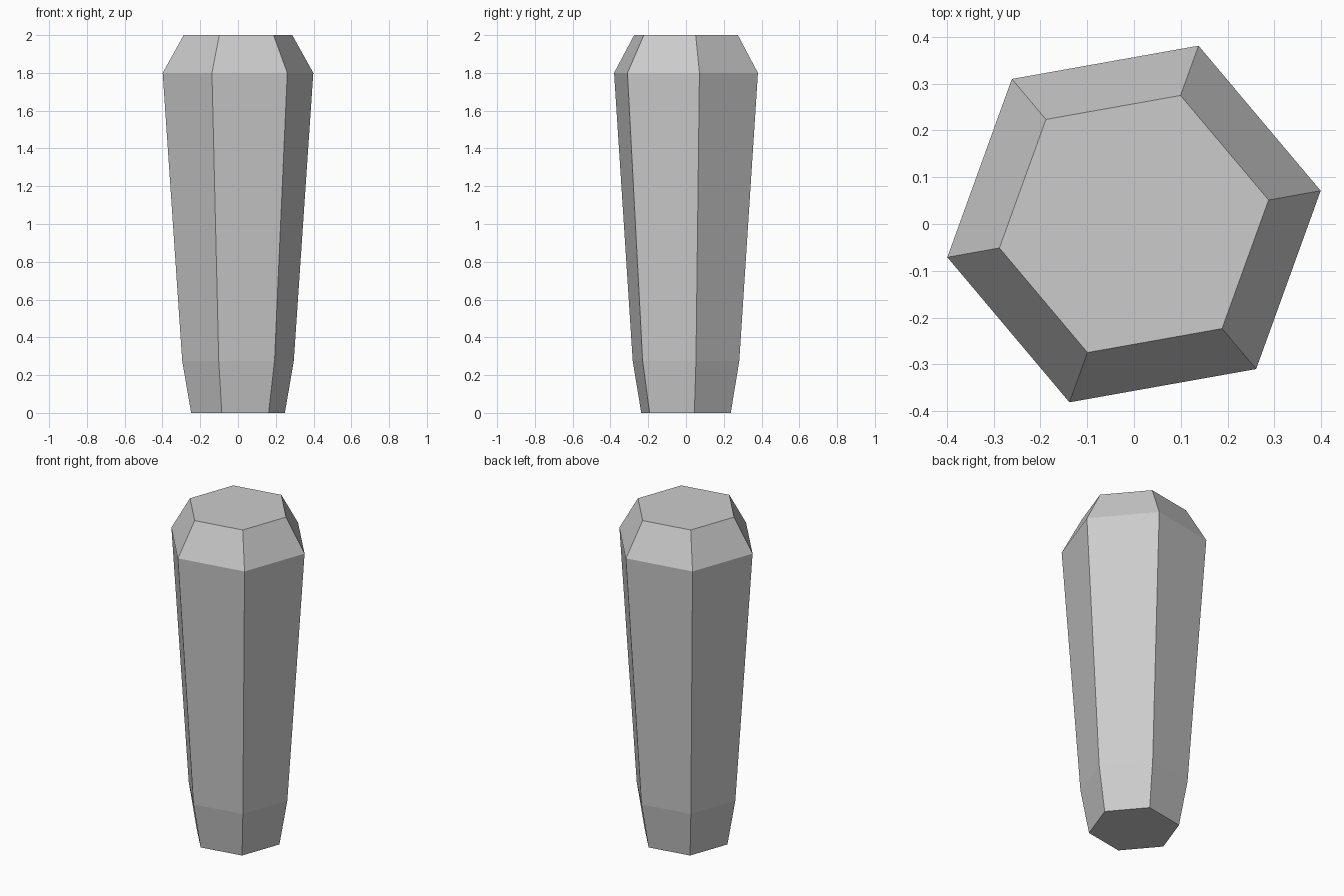
import bpy, bmesh, math

if "Cube" in bpy.data.objects:
    bpy.data.objects.remove(bpy.data.objects["Cube"])

SIDES = 6
TURN = math.radians(10.1)
# (radius, height) of each hexagonal ring, bottom to top
PROFILE = [(0.252, 0.0), (0.300, 0.275), (0.405, 1.8), (0.292, 2.0)]

bm = bmesh.new()
rings = []
for r, z in PROFILE:
    angles = [TURN + math.tau * i / SIDES for i in range(SIDES)]
    rings.append([bm.verts.new((r * math.cos(a), r * math.sin(a), z)) for a in angles])

# Side facets
for low, high in zip(rings, rings[1:]):
    for i in range(SIDES):
        j = (i + 1) % SIDES
        bm.faces.new((low[i], low[j], high[j], high[i]))

# End caps
bm.faces.new(rings[0][::-1])
bm.faces.new(rings[-1])

mesh = bpy.data.meshes.new("faceted_pillar")
bm.to_mesh(mesh)
bm.free()
bpy.context.collection.objects.link(bpy.data.objects.new("faceted_pillar", mesh))
